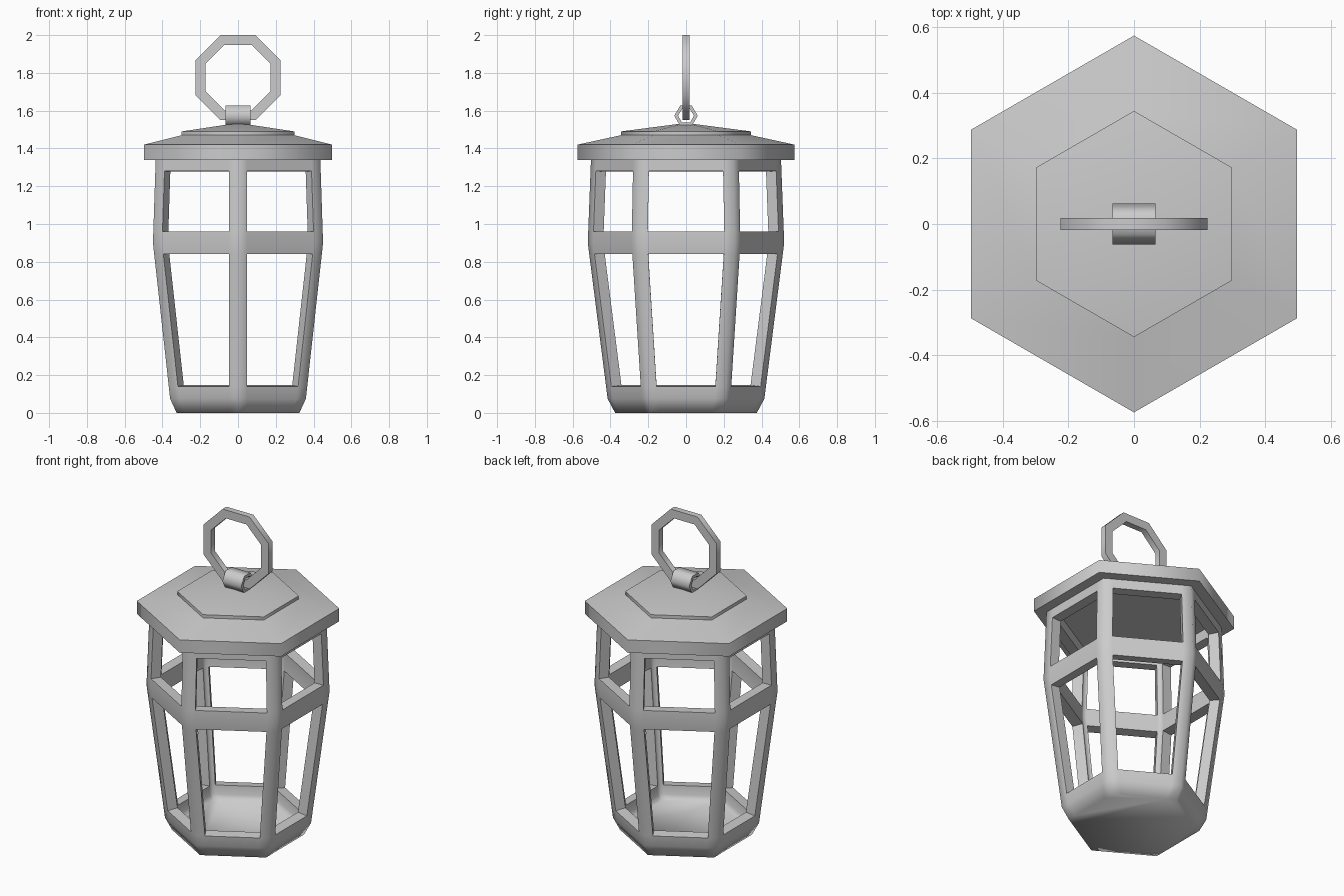
import bpy, bmesh, math
from mathutils import Vector

if "Cube" in bpy.data.objects:
    bpy.data.objects.remove(bpy.data.objects["Cube"])


def finish(name, bm, thickness=0):
    bmesh.ops.remove_doubles(bm, verts=bm.verts, dist=1e-5)
    bmesh.ops.recalc_face_normals(bm, faces=bm.faces)
    me = bpy.data.meshes.new(name)
    bm.to_mesh(me)
    bm.free()
    ob = bpy.data.objects.new(name, me)
    bpy.context.collection.objects.link(ob)
    bpy.ops.object.select_all(action='DESELECT')
    ob.select_set(True)
    bpy.context.view_layer.objects.active = ob
    if thickness:
        mod = ob.modifiers.new("thickness", 'SOLIDIFY')
        mod.thickness = thickness
        mod.offset = -1
        mod.use_even_offset = True
        bpy.ops.object.modifier_apply(modifier=mod.name)
    bpy.ops.object.shade_smooth_by_angle(angle=math.radians(66))
    return ob


def hex_corner(k, r, z):
    a = math.radians(90 + 60 * k)
    return Vector((r * math.cos(a), r * math.sin(a), z))


def lathe(name, profile, n, phase, closed=False):
    """Revolve (radius, z) points about z in n steps."""
    bm = bmesh.new()
    rings = []
    for r, z in profile:
        rings.append([bm.verts.new((r * math.cos(phase + math.tau * i / n),
                                    r * math.sin(phase + math.tau * i / n), z)) for i in range(n)])
    pairs = list(zip(rings, rings[1:]))
    if closed:
        pairs.append((rings[-1], rings[0]))
    for a, b in pairs:
        for i in range(n):
            j = (i + 1) % n
            bm.faces.new((a[i], a[j], b[j], b[i]))
    if not closed:
        bm.faces.new(rings[0])
    return finish(name, bm)


# Hexagonal frame with two rows of windows and a closed base
def radius(z):
    pts = [(0, .375), (.075, .415), (.9, .52), (1.345, .503)]
    for (z0, r0), (z1, r1) in zip(pts, pts[1:]):
        if z <= z1:
            return r0 + (r1 - r0) * (z - z0) / (z1 - z0)
    return pts[-1][1]


levels = [0, .075, .14, .84, .9, .96, 1.28, 1.345]
window_rows = (2, 5)
post = .056
bm = bmesh.new()
floor = []
for k in range(6):
    grid = []
    for z in levels:
        a, b = hex_corner(k, radius(z), z), hex_corner(k + 1, radius(z), z)
        d = (b - a).normalized() * post
        grid.append([bm.verts.new(p) for p in (a, a + d, b - d, b)])
    floor += grid[0][:3]
    for row in range(len(levels) - 1):
        for col in range(3):
            if col == 1 and row in window_rows:
                continue
            lo, hi = grid[row], grid[row + 1]
            bm.faces.new((lo[col], lo[col + 1], hi[col + 1], hi[col]))
bmesh.ops.remove_doubles(bm, verts=bm.verts, dist=1e-5)
bottom = [v for v in bm.verts if abs(v.co.z) < 1e-6]
bottom.sort(key=lambda v: math.atan2(v.co.y, v.co.x))
bm.faces.new(bottom)
finish("lantern_frame", bm, .062)

# Stepped roof with a low peak
lathe("roof", [(.575, 1.34), (.575, 1.42), (.345, 1.47), (.345, 1.49), (0, 1.535)],
      6, math.radians(90))

# Short hexagonal tube holding the carrying ring
tube = lathe("ring_holder", [(.062, -.065), (.062, .065), (.042, .065), (.042, -.065)],
             6, math.radians(90), closed=True)
tube.rotation_euler = (0, math.radians(90), 0)
tube.location.z = 1.573

# Octagonal carrying ring
c = math.cos(math.pi / 8)
ring = lathe("carrying_ring", [(.225 / c, -.019), (.225 / c, .019), (.173 / c, .019), (.173 / c, -.019)],
             8, math.pi / 8, closed=True)
ring.rotation_euler = (math.radians(90), 0, 0)
ring.location.z = 1.775
